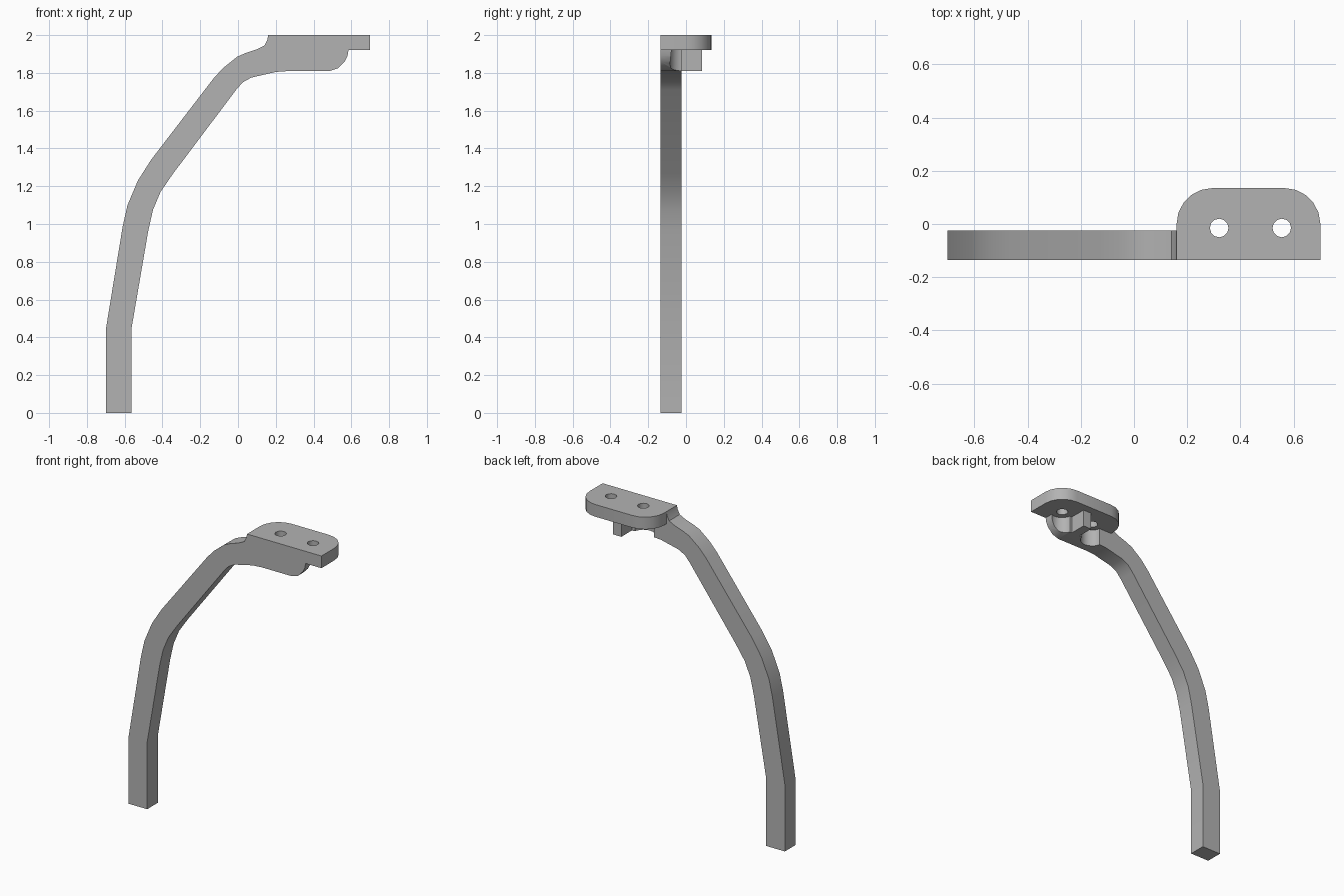
import bpy, bmesh, math
from mathutils import Vector

cube = bpy.data.objects.get("Cube")
if cube:
    bpy.data.objects.remove(cube, do_unlink=True)

grey = bpy.data.materials.new("plain grey")
grey.use_nodes = True
colour = (0.45, 0.45, 0.45, 1)
grey.diffuse_color = colour
grey.node_tree.nodes["Principled BSDF"].inputs["Base Color"].default_value = colour


def prism(name, points, offset):
    """Extrude a closed flat outline of 3D points by an offset."""
    bm = bmesh.new()
    face = bm.faces.new([bm.verts.new(p) for p in points])
    new = bmesh.ops.extrude_face_region(bm, geom=[face])["geom"]
    verts = [v for v in new if isinstance(v, bmesh.types.BMVert)]
    bmesh.ops.translate(bm, verts=verts, vec=Vector(offset))
    bmesh.ops.recalc_face_normals(bm, faces=bm.faces)
    mesh = bpy.data.meshes.new(name)
    bm.to_mesh(mesh)
    bm.free()
    mesh.materials.append(grey)
    obj = bpy.data.objects.new(name, mesh)
    bpy.context.collection.objects.link(obj)
    return obj


def arc(cx, cy, r, start, end, steps):
    angles = [math.radians(start + (end - start) * i / steps) for i in range(steps + 1)]
    return [(cx + r * math.cos(a), cy + r * math.sin(a)) for a in angles]


def cylinder(name, x, y, r, z0, z1, steps):
    ring = arc(x, y, r, 0, 360, steps)[:-1]
    return prism(name, [(px, py, z0) for px, py in ring], (0, 0, z1 - z0))


def combine(target, other, operation):
    mod = target.modifiers.new(operation.lower(), 'BOOLEAN')
    mod.operation = operation
    mod.solver = 'EXACT'
    mod.object = other
    bpy.context.view_layer.objects.active = target
    bpy.ops.object.modifier_apply(modifier=mod.name)
    bpy.data.objects.remove(other, do_unlink=True)


FRONT, BACK = -0.135, -0.025
UNDER, TOP = 1.92, 2.0
HOLES = [(0.32, -0.015), (0.555, -0.015)]

# Bent arm, drawn from the front
outer = [(-0.70, 0), (-0.70, 0.44), (-0.61, 0.99), (-0.585, 1.10), (-0.53, 1.23),
         (-0.46, 1.34), (-0.13, 1.77), (-0.08, 1.825), (-0.005, 1.885), (0.04, 1.905),
         (0.10, 1.925), (0.14, 1.945), (0.155, 1.975), (0.16, TOP)]
end = [(0.585, TOP), (0.585, UNDER)]
inner = [(0.58, 1.89), (0.565, 1.86), (0.53, 1.825), (0.485, 1.81), (0.27, 1.81),
         (0.20, 1.805), (0.07, 1.775), (0.025, 1.75), (-0.01, 1.71), (-0.345, 1.265),
         (-0.41, 1.17), (-0.45, 1.075), (-0.475, 0.965), (-0.565, 0.44), (-0.565, 0)]
arm = prism("bent_arm_bracket", [(x, FRONT, z) for x, z in outer + end + inner],
            (0, BACK - FRONT, 0))

# Clearance beneath each screw hole
for x, y in HOLES:
    combine(arm, cylinder("clearance", x, y, 0.07, 1.7, UNDER, 20), 'DIFFERENCE')

# Mounting plate with rounded back corners
r = 0.135
outline = ([(0.16, FRONT), (0.70, FRONT)] + arc(0.70 - r, 0, r, 0, 90, 5)
           + arc(0.16 + r, 0, r, 90, 180, 5))
combine(arm, prism("plate", [(x, y, UNDER) for x, y in outline], (0, 0, TOP - UNDER)), 'UNION')

# Rib between the holes
rib = [(0.41, -0.06), (0.47, -0.06), (0.47, 0.085), (0.41, 0.085)]
combine(arm, prism("rib", [(x, y, 1.81) for x, y in rib], (0, 0, UNDER + 0.02 - 1.81)), 'UNION')

# Screw holes
for x, y in HOLES:
    combine(arm, cylinder("screw_hole", x, y, 0.035, 1.7, 2.1, 12), 'DIFFERENCE')

bpy.ops.object.select_all(action='DESELECT')
arm.select_set(True)
bpy.context.view_layer.objects.active = arm
bpy.ops.object.shade_smooth_by_angle(angle=math.radians(35))
